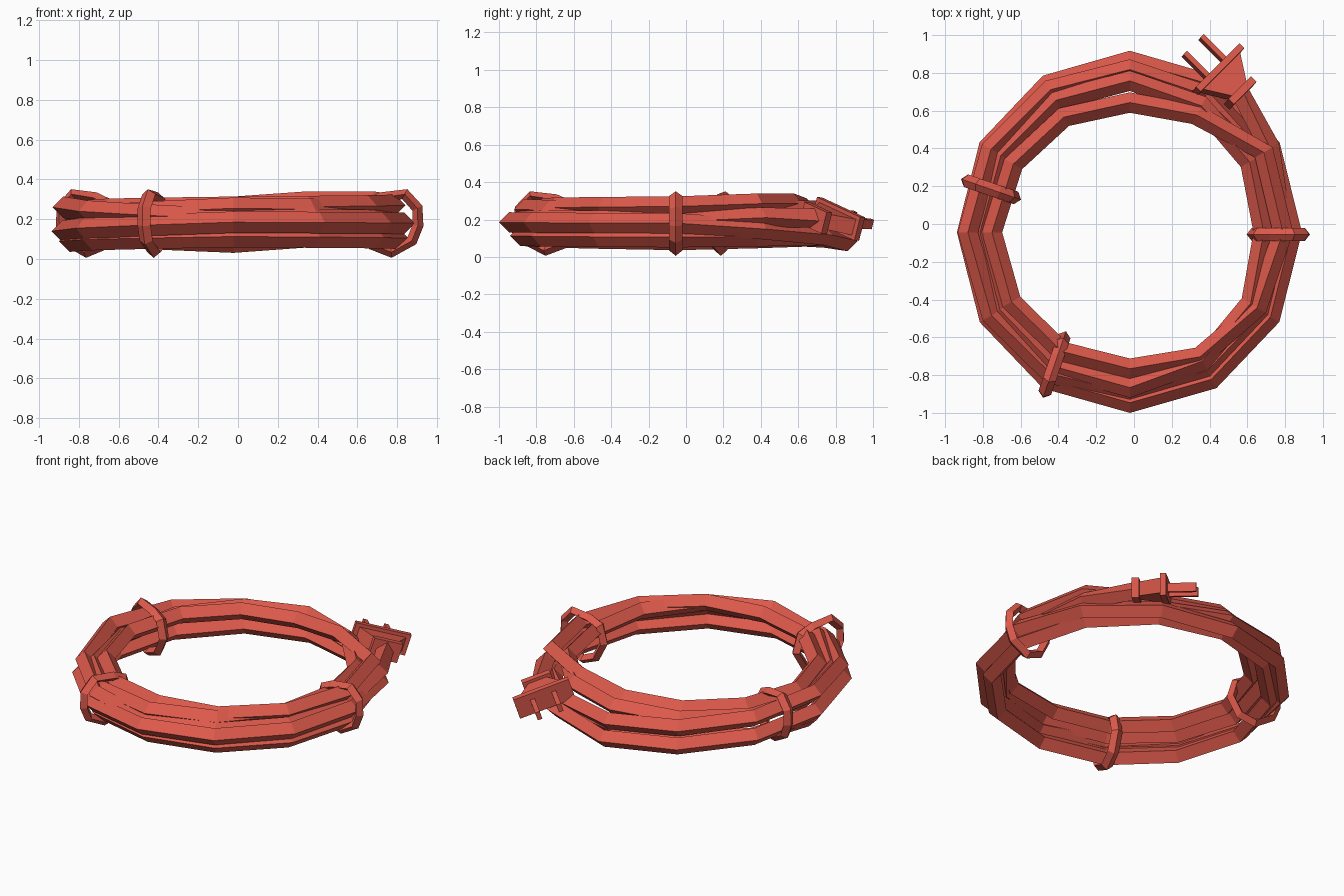
import bpy, bmesh
from math import sin, cos, radians
from mathutils import Vector

if "Cube" in bpy.data.objects:
    bpy.data.objects.remove(bpy.data.objects["Cube"])

red = bpy.data.materials.new("cable red")
red.diffuse_color = (0.72, 0.10, 0.07, 1)
red.use_nodes = True
red.node_tree.nodes["Principled BSDF"].inputs["Base Color"].default_value = red.diffuse_color


def finish(bm, name):
    bmesh.ops.recalc_face_normals(bm, faces=bm.faces)
    me = bpy.data.meshes.new(name)
    bm.to_mesh(me)
    bm.free()
    me.materials.append(red)
    ob = bpy.data.objects.new(name, me)
    bpy.context.collection.objects.link(ob)
    return ob


def loft(name, rings, closed=False):
    """Skin a list of four-point rings."""
    bm = bmesh.new()
    vs = [[bm.verts.new(p) for p in r] for r in rings]
    n = len(vs)
    for i in range(n if closed else n - 1):
        a, b = vs[i], vs[(i + 1) % n]
        for k in range(4):
            m = (k + 1) % 4
            bm.faces.new((a[k], a[m], b[m], b[k]))
    if not closed:
        bm.faces.new(vs[0])
        bm.faces.new(vs[-1])
    return finish(bm, name)


UP = Vector((0, 0, 1))
C = 0.054   # half diagonal of the cable section


def diamond(p, side, up, a, b):
    return [p + side * a, p + up * b, p - side * a, p - up * b]


def cable_ring(deg, dr, z):
    t = radians(deg)
    p = Vector((-0.022 + (0.785 + 0.85 * dr) * cos(t),
                -0.044 + (0.807 + dr) * sin(t), z))
    return diamond(p, Vector((cos(t), sin(t), 0)), UP, C, C)


def cable_path(keys, first, last):
    """Rings every 30 degrees, interpolating (angle, radial offset, height)."""
    out = []
    for deg in range(first, last + 1, 30):
        for (a0, r0, z0), (a1, r1, z1) in zip(keys, keys[1:]):
            if a0 <= deg <= a1:
                f = (deg - a0) / (a1 - a0)
                out.append(cable_ring(deg, r0 + (r1 - r0) * f, z0 + (z1 - z0) * f))
                break
    return out


# Coiled cable: four full turns that wander through the bundle
turns = {
    "outer": [(90, .10, .085), (180, .09, .14), (270, .095, .185), (360, .085, .18)],
    "bottom": [(90, .0, .12), (180, .045, .09), (270, .035, .113), (360, .045, .105)],
    "middle": [(90, -.005, .25), (180, .01, .20), (270, .015, .255), (360, -.09, .24)],
    "inner": [(90, -.12, .26), (150, -.085, .25), (180, -.065, .245),
              (270, -.085, .26), (360, .03, .27), (390, .04, .285), (420, -.09, .285)],
}
for name, keys in turns.items():
    loop = keys + [(450,) + keys[0][1:]]
    loft("cable_turn_" + name, cable_path(loop, 90, 420), closed=True)

# Plug axes: along the prongs, sideways, and up
fwd = Vector((-0.7071, 0.7071, -0.03)).normalized()
side = Vector((0.67, 0.67, -0.31)).normalized()
top = fwd.cross(side)
if top.z < 0:
    top = -top
base = Vector((0.443, 0.813, 0.203))   # centre of the front flange

# Last turn, leaving the coil and running into the plug
keys = [(60, .03, .16), (90, .055, .18), (180, .085, .26), (270, .045, .20),
        (360, .03, .19), (390, .085, .21)]
rings = cable_path(keys, 60, 390)
rings.append(diamond(base - fwd * 0.17, side, top, C, C))
loft("cable_turn_to_plug", rings)


def block(name, d0, d1, w0, w1, h0, h1, shift=0.0):
    """Tapered block along the plug axis, half widths w and heights h."""
    rr = []
    for d, w, h in ((d0, w0, h0), (d1, w1, h1)):
        c = base + fwd * d + side * shift
        rr.append([c + side * w * x + top * h * y
                   for x, y in ((1, 1), (-1, 1), (-1, -1), (1, -1))])
    return loft(name, rr)


block("plug_flange", -0.018, 0.018, 0.172, 0.172, 0.066, 0.066)
block("plug_body", -0.16, -0.01, 0.05, 0.15, 0.042, 0.045)
block("plug_collar", -0.19, -0.148, 0.088, 0.088, 0.060, 0.060)
for i, s in enumerate((-0.066, 0.066)):
    block("prong_%d" % (i + 1), 0.0, 0.187, 0.014, 0.014, 0.026, 0.026, s)

# Ties: faceted bands hugging the bundle (radial, height) section points
section = [(.076, .146), (.140, .075), (.142, -.012), (.112, -.088), (.008, -.146),
           (-.085, -.108), (-.138, -.005), (-.110, .098), (-.04, .128)]
ties = [((0.762, -0.055), 0, 1.0), ((-0.755, 0.183), 161, 1.0),
        ((-0.42, -0.742), 251, 1.13)]
for i, ((x, y), deg, stretch) in enumerate(ties):
    t = radians(deg)
    out = Vector((cos(t), sin(t), 0))
    tang = Vector((-sin(t), cos(t), 0))
    rr = []
    for r, h in section:
        d = (out * r + UP * h).normalized()
        p = Vector((x, y, 0.18)) + out * r * stretch + UP * h
        rr.append(diamond(p, tang, d, 0.035, 0.028))
    loft("tie_%d" % (i + 1), rr, closed=True)
